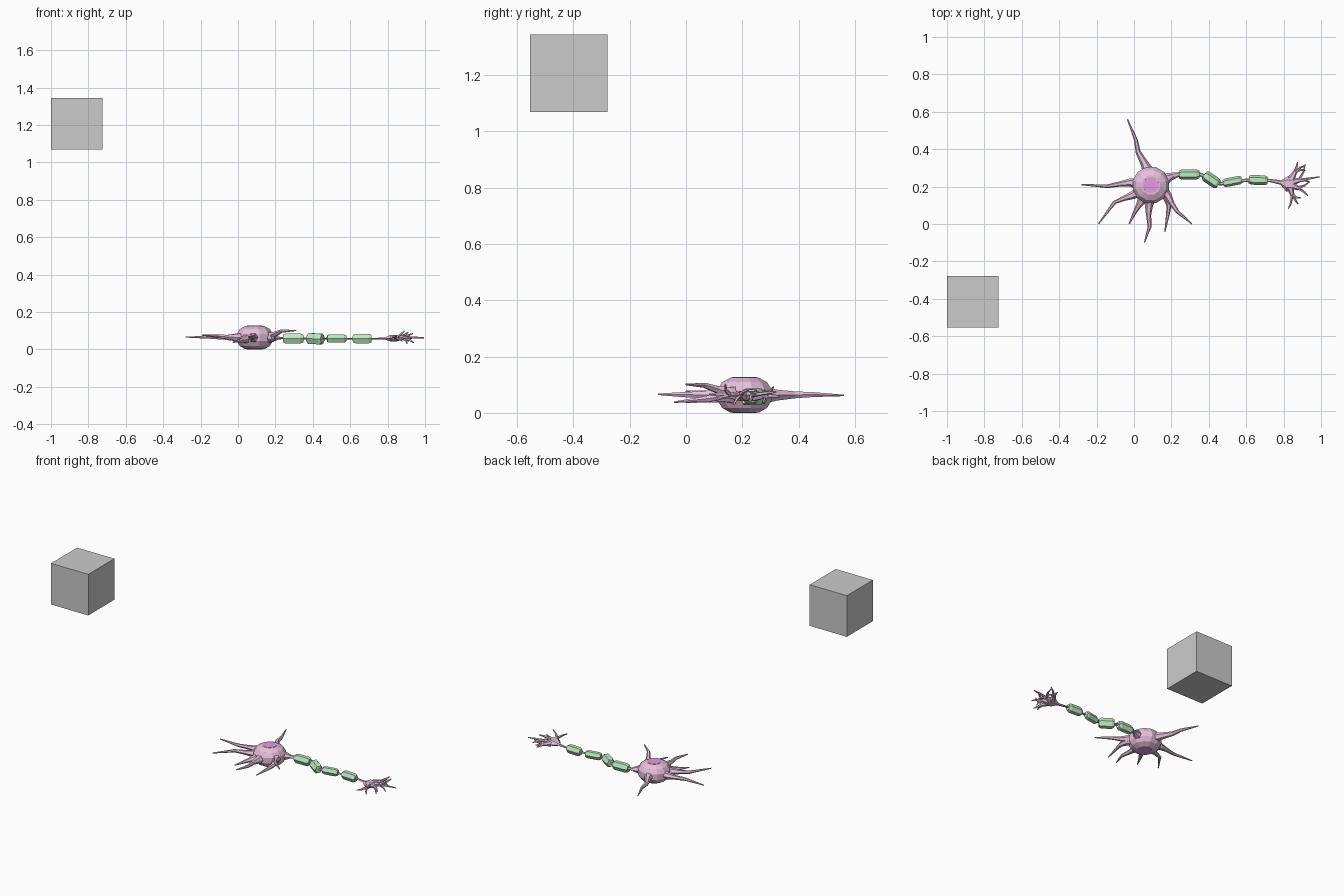
import bpy, bmesh
from math import sin, cos, pi
from mathutils import Vector


def material(name, rgb):
    m = bpy.data.materials.new(name)
    m.diffuse_color = (*rgb, 1)
    return m


PINK = material("membrane_pink", (0.80, 0.53, 0.72))
MAGENTA = material("nucleus_magenta", (0.80, 0.32, 0.76))
GREEN = material("sheath_green", (0.52, 0.84, 0.54))


def skin(bm, rings):
    """Bridge rings of points into a closed, flat-shaded skin."""
    vs = [[bm.verts.new(p) for p in r] for r in rings]
    n = len(vs[0])
    for a, b in zip(vs, vs[1:]):
        for i in range(n):
            j = (i + 1) % n
            bm.faces.new((a[i], a[j], b[j], b[i]))
    bm.faces.new(vs[0][::-1])
    bm.faces.new(vs[-1])


def tube(bm, pts, radii, sides=6, flat=1.0):
    """Tapered tube along points; flat scales its height."""
    pts = [Vector(p) for p in pts]
    rings = []
    for i, (p, r) in enumerate(zip(pts, radii)):
        d = (pts[min(i + 1, len(pts) - 1)] - pts[max(i - 1, 0)]).normalized()
        side = Vector((0, 0, 1)).cross(d).normalized()
        up = d.cross(side)
        rings.append([p + side * r * cos(2 * pi * k / sides)
                      + up * r * flat * sin(2 * pi * k / sides) for k in range(sides)])
    skin(bm, rings)


def finish(bm, name, mat=None):
    bmesh.ops.recalc_face_normals(bm, faces=bm.faces)
    me = bpy.data.meshes.new(name)
    bm.to_mesh(me)
    bm.free()
    ob = bpy.data.objects.new(name, me)
    bpy.context.collection.objects.link(ob)
    if mat:
        me.materials.append(mat)
    return ob


def lathe(name, profile, sides, mat):
    bm = bmesh.new()
    skin(bm, [[(0.09 + r * cos(2 * pi * (k + .5) / sides), 0.208 + r * sin(2 * pi * (k + .5) / sides), z)
               for k in range(sides)] for r, z in profile])
    return finish(bm, name, mat)


# Cell body with the nucleus showing at top and bottom
lathe("cell_body", [(0.052, 0.001), (0.083, 0.018), (0.1, 0.045), (0.1, 0.082),
                    (0.083, 0.109), (0.052, 0.125)], 12, PINK)
lathe("nucleus", [(0.043, 0), (0.045, 0.03), (0.045, 0.1), (0.043, 0.127)], 10, MAGENTA)

# Dendrites, thick at the body and thin at the tip
dendrites = [
    [(0.085, 0.26, 0.063), (0.058, 0.32, 0.063), (0.022, 0.385, 0.064), (0.01, 0.45, 0.065), (-0.035, 0.56, 0.062)],
    [(0.05, 0.21, 0.063), (-0.02, 0.222, 0.064), (-0.07, 0.215, 0.064), (-0.14, 0.202, 0.065), (-0.28, 0.21, 0.066)],
    [(0.05, 0.185, 0.063), (-0.005, 0.155, 0.064), (-0.05, 0.138, 0.066), (-0.105, 0.115, 0.07), (-0.19, 0.0, 0.076)],
    [(0.06, 0.16, 0.06), (0.038, 0.12, 0.055), (0.02, 0.09, 0.05), (0.003, 0.06, 0.045), (-0.026, 0.0, 0.038)],
    [(0.085, 0.15, 0.063), (0.08, 0.10, 0.063), (0.078, 0.05, 0.064), (0.083, -0.015, 0.065), (0.056, -0.098, 0.066)],
    [(0.14, 0.19, 0.06), (0.175, 0.145, 0.058), (0.187, 0.10, 0.054), (0.182, 0.055, 0.048), (0.165, -0.042, 0.038)],
    [(0.14, 0.19, 0.065), (0.182, 0.15, 0.072), (0.202, 0.11, 0.083), (0.232, 0.066, 0.098), (0.31, 0.0, 0.101)],
]
bm = bmesh.new()
for path in dendrites:
    tube(bm, path, (0.037, 0.022, 0.014, 0.010, 0.003))
finish(bm, "dendrites", PINK)

# Axon widening into the terminal
bm = bmesh.new()
tube(bm, [(0.14, 0.225, 0.062), (0.19, 0.252, 0.062), (0.24, 0.265, 0.06), (0.355, 0.265, 0.058),
          (0.41, 0.238, 0.058), (0.46, 0.215, 0.058), (0.58, 0.232, 0.058), (0.66, 0.237, 0.058),
          (0.73, 0.232, 0.058), (0.785, 0.222, 0.058), (0.82, 0.215, 0.06), (0.855, 0.213, 0.062)],
     (0.04, 0.022, 0.012, 0.011, 0.011, 0.010, 0.009, 0.010, 0.009, 0.012, 0.042, 0.036), flat=0.5)
tube(bm, [(0.14, 0.225, 0.062), (0.18, 0.245, 0.062), (0.21, 0.26, 0.061)], (0.045, 0.026, 0.012))
finish(bm, "axon", PINK)

# Terminal twigs: trunks, each forking into several tips
twigs = [
    ((0.84, 0.24, 0.06), (0.865, 0.285, 0.062), [(0.875, 0.332, 0.058), (0.91, 0.31, 0.092), (0.915, 0.285, 0.045)]),
    ((0.845, 0.225, 0.06), (0.89, 0.235, 0.064), [(0.995, 0.252, 0.062), (0.915, 0.32, 0.075), (0.94, 0.225, 0.035)]),
    ((0.845, 0.205, 0.06), (0.885, 0.19, 0.066), [(0.935, 0.225, 0.085), (0.93, 0.15, 0.06), (0.905, 0.17, 0.03)]),
    ((0.835, 0.195, 0.06), (0.848, 0.15, 0.062), [(0.825, 0.082, 0.066), (0.877, 0.107, 0.045), (0.89, 0.14, 0.1)]),
]
bm = bmesh.new()
for base, fork, tips in twigs:
    base, fork = Vector(base), Vector(fork)
    tube(bm, [base, fork], (0.02, 0.01))
    for t in tips:
        t = Vector(t)
        mid = fork.lerp(t, 0.5) + (fork - base) * 0.1
        tube(bm, [base.lerp(fork, 0.8), mid, t], (0.009, 0.006, 0.003), 5)
finish(bm, "axon_terminal", PINK)

# Myelin sheath segments: hexagonal barrels with bevelled ends
sheaths = [
    ((0.24, 0.264, 0.058), (0.35, 0.266, 0.058), 0.027),
    ((0.375, 0.262, 0.058), (0.452, 0.21, 0.056), 0.030),
    ((0.477, 0.218, 0.058), (0.577, 0.237, 0.058), 0.023),
    ((0.614, 0.237, 0.058), (0.714, 0.233, 0.058), 0.026),
]
for n, (a, b, r) in enumerate(sheaths):
    a, b = Vector(a), Vector(b)
    bm = bmesh.new()
    tube(bm, [a, a.lerp(b, 0.14), a.lerp(b, 0.86), b], (r * 0.75, r, r, r * 0.75), 6, 1.12)
    finish(bm, f"myelin_sheath_{n + 1}", GREEN)

# Separate grey cube
bm = bmesh.new()
bmesh.ops.create_cube(bm, size=0.276)
cube = finish(bm, "grey_cube")
cube.location = (-0.862, -0.416, 1.206)
